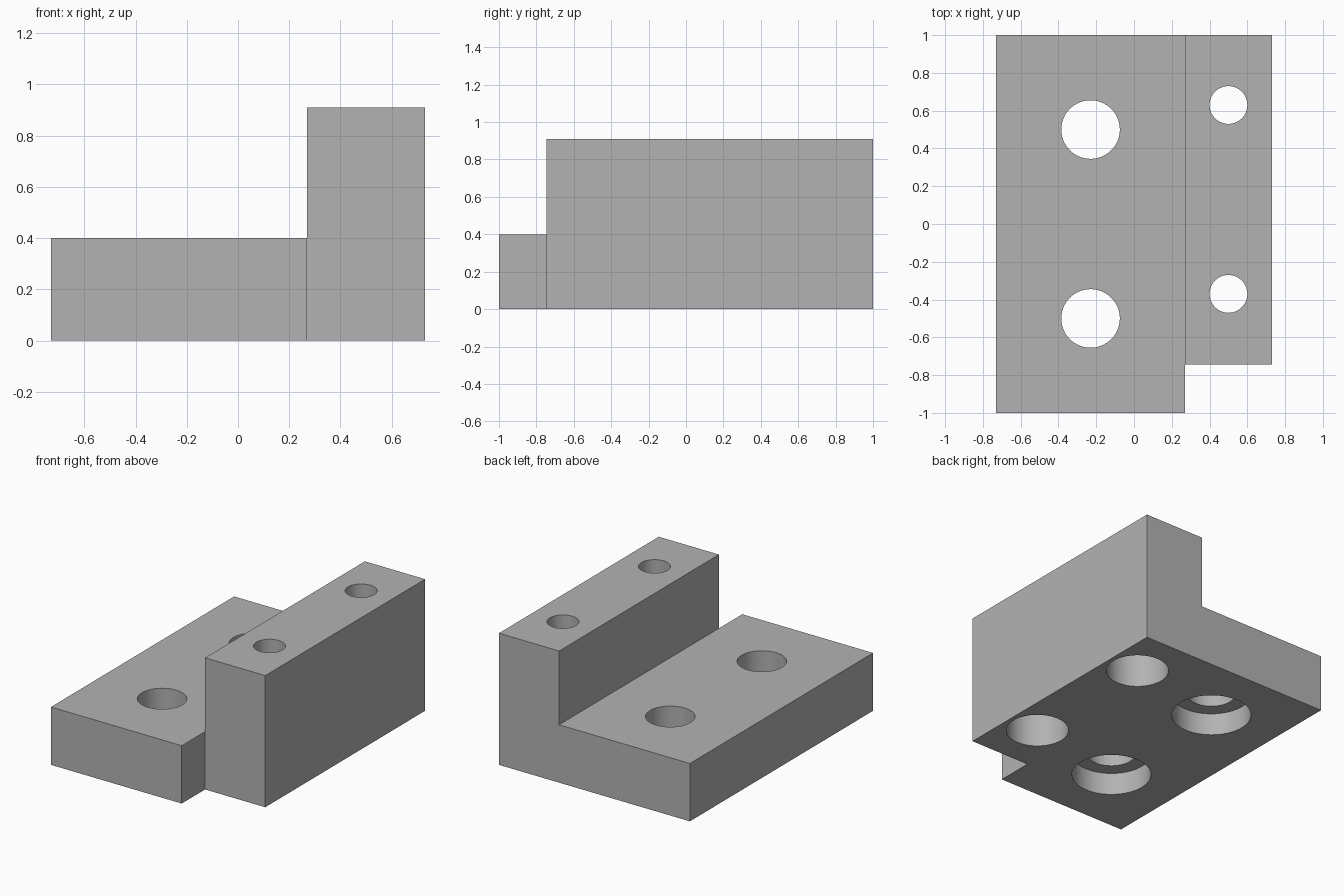
import bpy
import math

default = bpy.data.objects.get("Cube")
if default:
    bpy.data.objects.remove(default, do_unlink=True)

# Overall sizes
HALF_W, HALF_L, HEIGHT = 0.73, 1.0, 0.91
STEP_X, BASE_TOP, NOTCH_Y = 0.27, 0.40, -0.745
OVER = 0.1  # how far cutters reach past the surface


def box(name, low, high):
    bpy.ops.mesh.primitive_cube_add(
        size=1, location=[(a + b) / 2 for a, b in zip(low, high)])
    obj = bpy.context.object
    obj.name = name
    obj.scale = [b - a for a, b in zip(low, high)]
    bpy.ops.object.transform_apply(location=True, rotation=False, scale=True)
    return obj


def bore(x, y, radius, bottom, top):
    bpy.ops.mesh.primitive_cylinder_add(
        vertices=64, radius=radius, depth=top - bottom,
        location=(x, y, (bottom + top) / 2))
    return bpy.context.object


def cut(body, cutter):
    cutter.hide_render = True
    bpy.context.view_layer.update()
    mod = body.modifiers.new("Cut", "BOOLEAN")
    mod.operation = "DIFFERENCE"
    mod.solver = "EXACT"
    mod.object = cutter
    bpy.ops.object.select_all(action="DESELECT")
    body.select_set(True)
    bpy.context.view_layer.objects.active = body
    bpy.ops.object.modifier_apply(modifier=mod.name)
    bpy.data.objects.remove(cutter, do_unlink=True)


# Plain grey material
grey = bpy.data.materials.new("plain grey")
grey.use_nodes = True
colour = (0.45, 0.45, 0.45, 1)
grey.diffuse_color = colour
grey.node_tree.nodes["Principled BSDF"].inputs["Base Color"].default_value = colour

# Solid block
bracket = box("stepped_bracket", (-HALF_W, -HALF_L, 0), (HALF_W, HALF_L, HEIGHT))
bracket.data.materials.append(grey)

# Low shelf beside the tall rail, and the short front end of the rail
cut(bracket, box("shelf_cutter", (-HALF_W - OVER, -HALF_L - OVER, BASE_TOP),
                 (STEP_X, HALF_L + OVER, HEIGHT + OVER)))
cut(bracket, box("notch_cutter", (STEP_X, -HALF_L - OVER, -OVER),
                 (HALF_W + OVER, NOTCH_Y, HEIGHT + OVER)))

# Through holes counterbored from below: x, y, radius, wide radius, wide depth
for offset in (-0.5, 0.5):
    for x, y, r, wide, depth in ((-0.23, offset, 0.155, 0.254, 0.155),
                                 (0.50, offset + 0.13, 0.10, 0.20, 0.51)):
        cut(bracket, bore(x, y, wide, -OVER, depth))
        cut(bracket, bore(x, y, r, -OVER, HEIGHT + OVER))

# Smooth bores, sharp edges
bpy.ops.object.select_all(action="DESELECT")
bracket.select_set(True)
bpy.context.view_layer.objects.active = bracket
bpy.ops.object.shade_smooth_by_angle(angle=math.radians(30))
